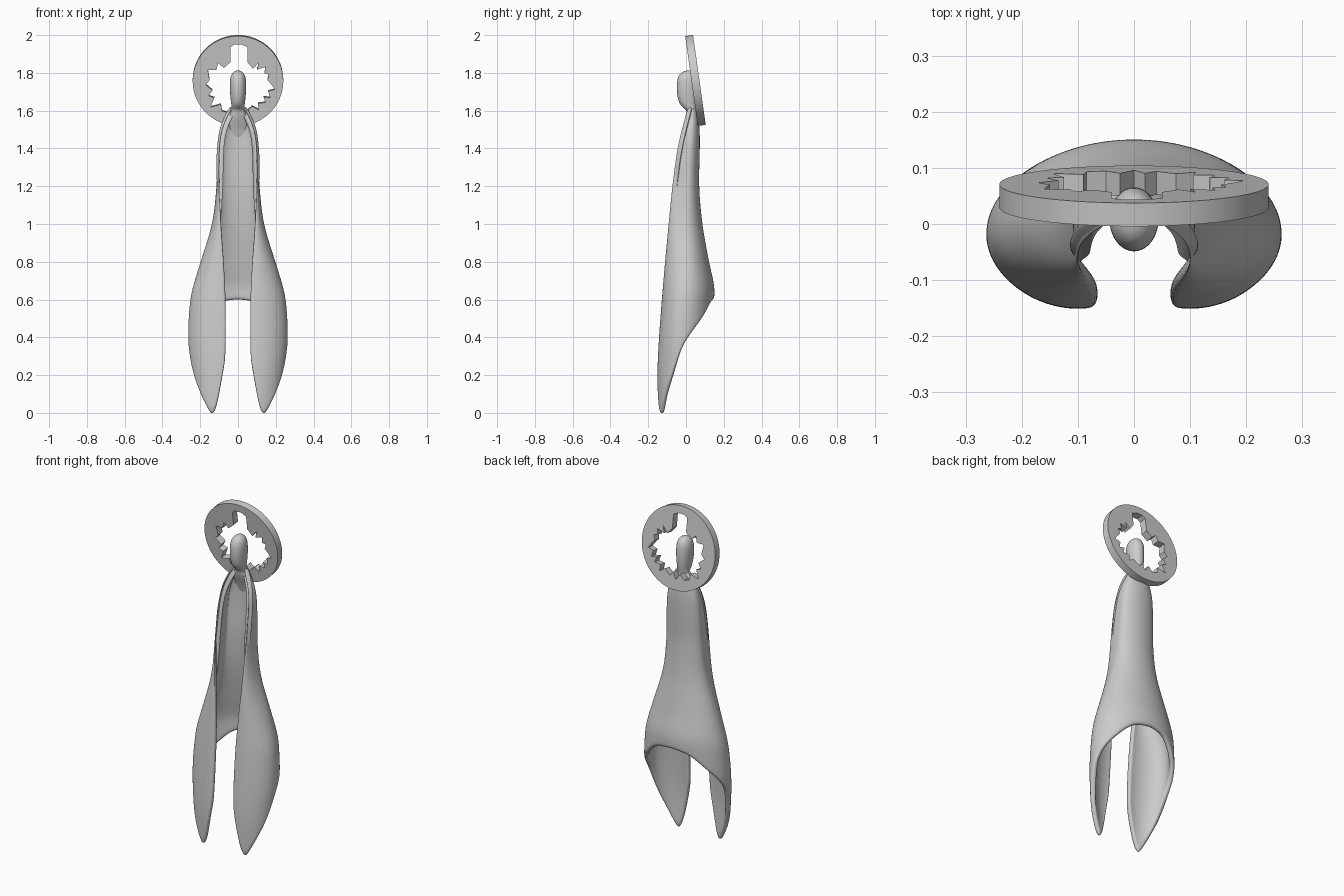
import bpy, bmesh, math
from mathutils import Vector

if "Cube" in bpy.data.objects:
    bpy.data.objects.remove(bpy.data.objects["Cube"])


def curve(table, t):
    """Smooth interpolation through rows (t, values...), sorted by t."""
    if t <= table[0][0]:
        return list(table[0][1:])
    if t >= table[-1][0]:
        return list(table[-1][1:])
    n = len(table)
    i = next(k for k in range(n - 1) if table[k][0] <= t <= table[k + 1][0])
    p, q = table[i], table[i + 1]
    o, r = table[max(i - 1, 0)], table[min(i + 2, n - 1)]
    h = q[0] - p[0]
    s = (t - p[0]) / h
    out = []
    for c in range(1, len(p)):
        m0 = (q[c] - o[c]) / (q[0] - o[0]) * h
        m1 = (r[c] - p[c]) / (r[0] - p[0]) * h
        out.append((2*s**3 - 3*s**2 + 1) * p[c] + (s**3 - 2*s**2 + s) * m0
                   + (3*s**2 - 2*s**3) * q[c] + (s**3 - s**2) * m1)
    return out


def mesh_object(name, verts, faces):
    me = bpy.data.meshes.new(name)
    me.from_pydata(verts, [], faces)
    for p in me.polygons:
        p.use_smooth = True
    ob = bpy.data.objects.new(name, me)
    bpy.context.collection.objects.link(ob)
    return ob


# Cloak: C-shaped sections, open at the front
# height, half width, front edge centre x, back y, widest y, front y
SECTION = [
    (0.0, .215, .098, .10, -.06, -.146),
    (0.2, .245, .095, .13, -.04, -.152),
    (0.4, .264, .093, .145, -.02, -.143),
    (0.6, .253, .092, .150, -.01, -.128),
    (0.67, .238, .092, .150, -.005, -.122),
    (0.8, .198, .092, .122, 0, -.111),
    (1.0, .138, .095, .087, 0, -.092),
    (1.2, .114, .100, .070, .01, -.072),
    (1.4, .106, .098, .073, .02, -.045),
    (1.5, .092, .085, .072, .025, -.022),
    (1.58, .058, .052, .062, .03, .0),
    (1.62, .034, .030, .050, .03, .01),
]
# angle from the back, height of the lower hem (arch behind, two lobes in front)
HEM = [(0, .60), (25, .58), (50, .50), (78, .40), (90, .335), (108, .20), (130, .09),
       (150, .01), (160, -.008), (171, .03), (180, .12), (190, .28)]
COLS, ROWS = 30, 26
verts, faces = [], []
for i in range(ROWS + 1):
    for j in range(-COLS, COLS + 1):
        ang = 190 * abs(j) / COLS
        z = 1.62 + (curve(HEM, ang)[0] - 1.62) * i / ROWS
        w, xf, yb, ym, yf = curve(SECTION, z)
        a = math.radians(ang)
        s, c = math.sin(a), math.cos(a)
        x = w * s if ang <= 90 else xf + (w - xf) * s
        y = ym + (yb - ym if c > 0 else ym - yf) * c
        verts.append((x if j >= 0 else -x, y, z))
N = 2 * COLS + 1
for i in range(ROWS):
    for j in range(N - 1):
        a = i * N + j
        faces.append((a, a + 1, a + N + 1, a + N))
cloak = mesh_object("cloak", verts, faces)
sol = cloak.modifiers.new("thickness", 'SOLIDIFY')
sol.thickness = .028
sol.offset = -1
sub = cloak.modifiers.new("smooth", 'SUBSURF')
sub.levels = sub.render_levels = 2

# Head with neck: stacked ovals (height, centre y, radius x, radius y)
HEAD = [(1.44, .056, .03, .008), (1.50, .052, .065, .016), (1.57, .034, .048, .030),
        (1.605, .030, .034, .026), (1.622, .016, .034, .042), (1.66, .010, .040, .056),
        (1.72, .008, .045, .059), (1.77, .008, .044, .056), (1.80, .010, .032, .040),
        (1.813, .012, .012, .015)]
S = 20
verts = [(rx * math.sin(2 * math.pi * k / S), yc - ry * math.cos(2 * math.pi * k / S), z)
         for z, yc, rx, ry in HEAD for k in range(S)]
faces = [(r * S + k, r * S + (k + 1) % S, (r + 1) * S + (k + 1) % S, (r + 1) * S + k)
         for r in range(len(HEAD) - 1) for k in range(S)]
faces += [tuple(reversed(range(S))), tuple(range((len(HEAD) - 1) * S, len(HEAD) * S))]
head = mesh_object("head", verts, faces)
sub = head.modifiers.new("smooth", 'SUBSURF')
sub.levels = sub.render_levels = 2

# Halo: tilted disc with a jagged opening (points in hundredths from the centre)
HOLE = [(-4, 18), (-2, 19.5), (2, 19.5), (5, 18), (5, 10), (8, 6.5), (11, 10), (10, 6),
        (14.5, 7.5), (14, 4), (16.5, 3.5), (15.5, .5), (17, -1), (19.5, -4.5), (16, -5.5),
        (17, -9), (13.5, -8.5), (14.5, -11.5), (10.5, -12), (11, -15.5), (7.5, -13.5),
        (4, -16.5), (2, -14), (0, -18), (-2.5, -14), (-5, -17), (-8.5, -16), (-9, -12.5),
        (-14.5, -14), (-12.5, -9), (-15.5, -8), (-13.5, -5), (-17, -2), (-15, .5),
        (-16, 6), (-11.5, 6), (-10.5, 9.5), (-7.5, 7), (-4, 10)]
cu = bpy.data.curves.new("halo", 'CURVE')
cu.dimensions = '2D'
cu.fill_mode = 'BOTH'
cu.extrude = .021
rim = [(24 * math.cos(2 * math.pi * k / 72), 24 * math.sin(2 * math.pi * k / 72)) for k in range(72)]
for pts in (rim, HOLE):
    sp = cu.splines.new('POLY')
    sp.points.add(len(pts) - 1)
    for p, (x, y) in zip(sp.points, pts):
        p.co = (x / 100, y / 100, 0, 1)
    sp.use_cyclic_u = True
halo = bpy.data.objects.new("halo", cu)
bpy.context.collection.objects.link(halo)
halo.location = (0, .05, 1.76)
halo.rotation_euler = (math.radians(98), 0, 0)
bpy.ops.object.select_all(action='DESELECT')
halo.select_set(True)
bpy.context.view_layer.objects.active = halo
bpy.ops.object.convert(target='MESH')
bpy.ops.object.shade_smooth_by_angle(angle=math.radians(25))
